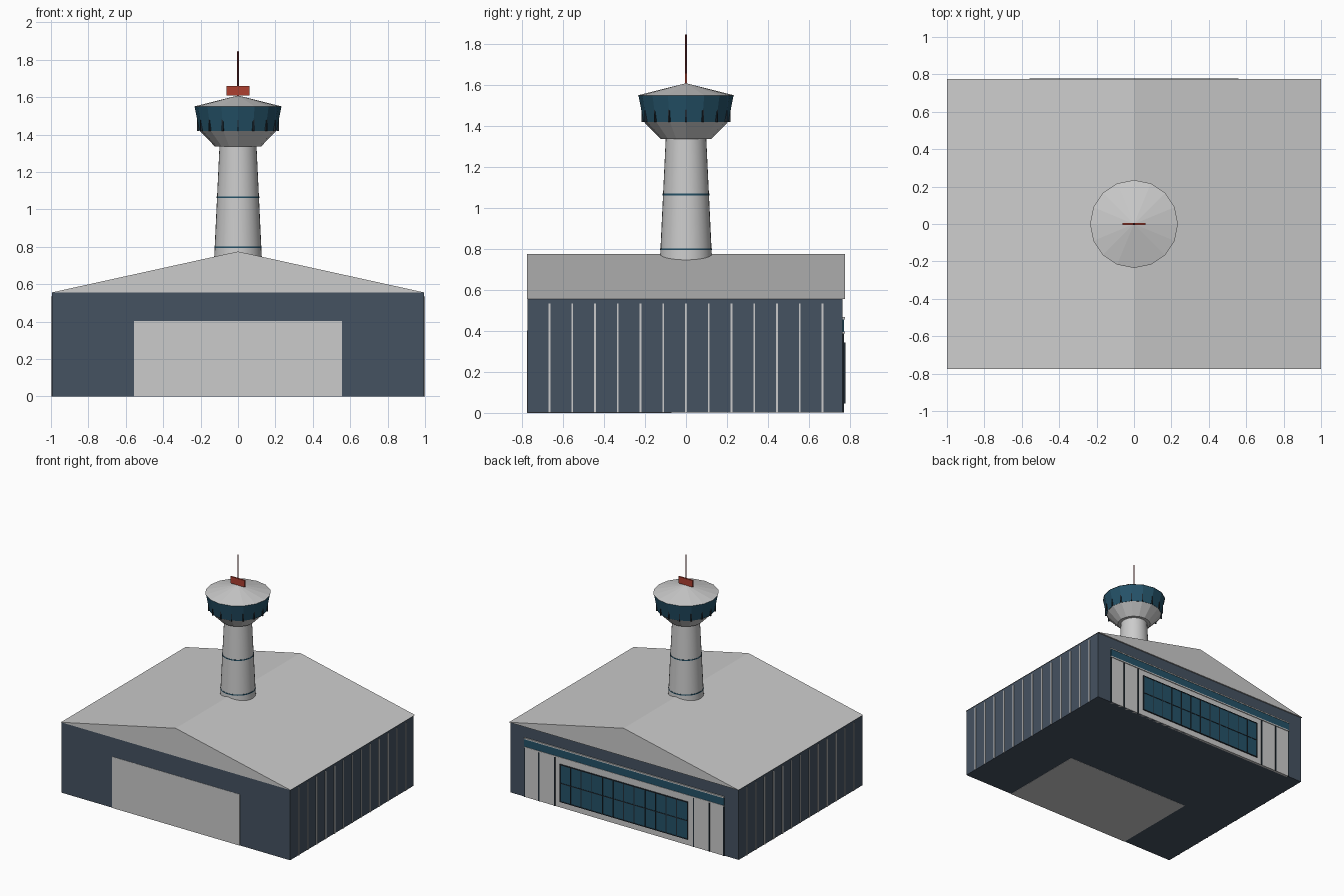
import bpy, bmesh, math

if "Cube" in bpy.data.objects:
    bpy.data.objects.remove(bpy.data.objects["Cube"])


def material(name, rgb):
    m = bpy.data.materials.new(name)
    m.diffuse_color = (*rgb, 1)
    m.use_nodes = True
    m.node_tree.nodes["Principled BSDF"].inputs["Base Color"].default_value = m.diffuse_color
    return m


SLATE = material("slate", (0.06, 0.085, 0.12))
GLASS = material("glass", (0.018, 0.085, 0.14))
DARK = material("dark_trim", (0.015, 0.025, 0.035))
RED = material("red", (0.42, 0.05, 0.03))
DARK_RED = material("dark_red", (0.2, 0.03, 0.03))


def finish(name, bm, mat=None):
    bmesh.ops.recalc_face_normals(bm, faces=bm.faces)
    me = bpy.data.meshes.new(name)
    bm.to_mesh(me)
    bm.free()
    ob = bpy.data.objects.new(name, me)
    bpy.context.collection.objects.link(ob)
    if mat:
        me.materials.append(mat)
    return ob


def add_box(bm, x, y, z):
    """Add a box given (min, max) on each axis."""
    vs = bmesh.ops.create_cube(bm, size=1)["verts"]
    for v in vs:
        v.co = [r[0] if c < 0 else r[1] for c, r in zip(v.co, (x, y, z))]
    return vs


def boxes(name, ranges, mat=None):
    bm = bmesh.new()
    for r in ranges:
        add_box(bm, *r)
    return finish(name, bm, mat)


def frustum(name, r0, r1, z0, z1, sides, mat=None, smooth=False):
    bm = bmesh.new()
    bmesh.ops.create_cone(bm, cap_ends=True, segments=sides,
                          radius1=r0, radius2=r1, depth=z1 - z0)
    bmesh.ops.translate(bm, verts=bm.verts, vec=(0, 0, (z0 + z1) / 2))
    ob = finish(name, bm, mat)
    if smooth:
        bpy.context.view_layer.objects.active = ob
        ob.select_set(True)
        bpy.ops.object.shade_smooth_by_angle(angle=math.radians(35))
        ob.select_set(False)
    return ob


# Hall body and gabled roof
boxes("hall_walls", [((-0.995, 0.995), (-0.773, 0.765), (0.001, 0.556))], SLATE)
bm = bmesh.new()
gable = [bm.verts.new((x, -0.775, z)) for x, z in ((-1, 0.555), (1, 0.555), (0, 0.775))]
face = bm.faces.new(gable)
ext = bmesh.ops.extrude_face_region(bm, geom=[face], use_keep_orig=True)["geom"]
bmesh.ops.translate(bm, vec=(0, 1.55, 0),
                    verts=[g for g in ext if isinstance(g, bmesh.types.BMVert)])
finish("gable_roof", bm)

# Large front bay
boxes("front_bay", [((-0.557, 0.557), (-0.775, -0.07), (0, 0.403))])

# Ribs on both side walls
boxes("wall_ribs", [((s * 0.995 - 0.005, s * 0.995 + 0.005),
                     (i * 0.111 - 0.004, i * 0.111 + 0.004), (0.001, 0.535))
                    for s in (-1, 1) for i in range(-6, 7)])

# Rear facade: panel, blue fascia, light cap
boxes("rear_facade", [((-0.87, 0.87), (0.75, 0.769), (0.001, 0.395))])
boxes("rear_fascia", [((-0.87, 0.87), (0.75, 0.772), (0.395, 0.457))], GLASS)
boxes("fascia_trim", [((-0.87, 0.87), (0.75, 0.775), (z, z + 0.01))
                      for z in (0.388, 0.457)])
boxes("facade_joints", [((s * x - 0.005, s * x + 0.005), (0.76, 0.772), (0.001, 0.388))
                        for s in (-1, 1) for x in (0.605, 0.742, 0.867)], DARK)

# Rear window wall with mullions and rails
boxes("rear_window", [((-0.555, 0.555), (0.76, 0.775), (0.05, 0.34))], GLASS)
mullions = [((i * 0.0925 - 0.003, i * 0.0925 + 0.003), (0.765, 0.778), (0.05, 0.34))
            for i in range(-6, 7)]
rails = [((-0.558, 0.558), (0.765, 0.778), (z - 0.003, z + 0.003))
         for z in (0.05, 0.195, 0.34)]
boxes("window_frame", mullions + rails, DARK)

# Tower shaft and its thin bands
def shaft_radius(z):
    return 0.127 - (z - 0.75) * 0.0475


frustum("tower_shaft", shaft_radius(0.6), shaft_radius(1.34), 0.6, 1.34, 32, smooth=True)
for i, z in enumerate((0.798, 1.066)):
    r = shaft_radius(z) + 0.002
    frustum(f"shaft_band_{i + 1}", r, r, z - 0.004, z + 0.004, 32, GLASS, True)

# Control cab: flared base, glazing, conical roof
frustum("cab_base", 0.123, 0.205, 1.336, 1.42, 16)
frustum("cab_glazing", 0.207, 0.232, 1.42, 1.55, 16, GLASS)
frustum("cab_roof", 0.235, 0.004, 1.55, 1.608, 16)
bm = bmesh.new()
for i in range(16):
    vs = add_box(bm, (0.208, 0.218), (-0.004, 0.004), (1.42, 1.54))
    a = i * math.tau / 16
    for v in vs:
        x, y, z = v.co
        v.co = (x * math.cos(a) - y * math.sin(a), x * math.sin(a) + y * math.cos(a), z)
finish("cab_mullions", bm, DARK)

# Rooftop panel and mast
boxes("roof_panel", [((-0.062, 0.062), (-0.006, 0.006), (1.608, 1.66))], RED)
frustum("antenna_mast", 0.006, 0.004, 1.59, 1.846, 8, DARK_RED)
